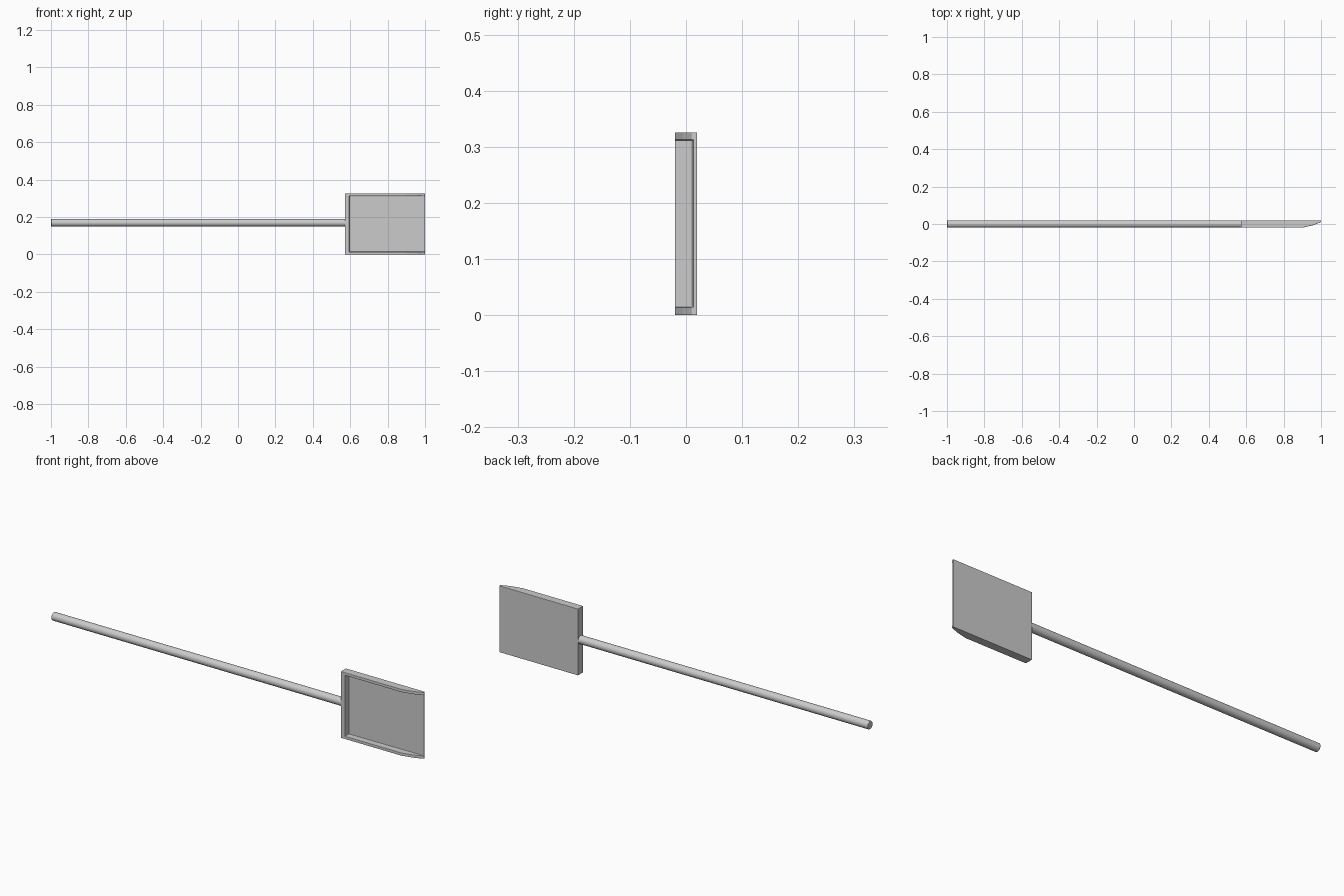
import bpy, bmesh, math

if "Cube" in bpy.data.objects:
    bpy.data.objects.remove(bpy.data.objects["Cube"])


def prism(name, profile, z0, z1):
    """Extrude an (x, y) outline from z0 to z1."""
    bm = bmesh.new()
    face = bm.faces.new([bm.verts.new((x, y, z0)) for x, y in profile])
    ext = bmesh.ops.extrude_face_region(bm, geom=[face])
    for v in ext["geom"]:
        if isinstance(v, bmesh.types.BMVert):
            v.co.z = z1
    bmesh.ops.recalc_face_normals(bm, faces=bm.faces)
    mesh = bpy.data.meshes.new(name)
    bm.to_mesh(mesh)
    bm.free()
    obj = bpy.data.objects.new(name, mesh)
    bpy.context.collection.objects.link(obj)
    return obj


def bevel(obj, width, segments):
    mod = obj.modifiers.new("rounded_edges", "BEVEL")
    mod.width = width
    mod.segments = segments
    mod.limit_method = "ANGLE"
    mod.angle_limit = math.radians(40)


# Blade: side outline with a sloping lip, extruded across the width
blade = prism("blade", [(0.572, -0.02), (0.90, -0.02), (0.96, -0.006),
                        (1.0, 0.010), (1.0, 0.02), (0.572, 0.02)], 0.0, 0.326)

# Hollow that leaves the back plate, rear wall and two side walls
cutter = prism("blade_hollow", [(0.595, -0.1), (1.1, -0.1), (1.1, 0.014),
                                (0.595, 0.010)], 0.014, 0.312)
cutter.hide_render = True
cut = blade.modifiers.new("hollow", "BOOLEAN")
cut.operation = "DIFFERENCE"
cut.solver = "EXACT"
cut.object = cutter
bpy.context.view_layer.objects.active = blade
bpy.ops.object.modifier_apply(modifier=cut.name)
bpy.data.objects.remove(cutter)
bevel(blade, 0.003, 2)

# Handle: long round pole meeting the rear wall
bpy.ops.mesh.primitive_cylinder_add(vertices=24, radius=0.02, depth=1.58,
                                    location=(-0.21, 0, 0.169),
                                    rotation=(0, math.pi / 2, 0))
handle = bpy.context.object
handle.name = "handle"
bpy.ops.object.shade_smooth_by_angle(angle=math.radians(35))
bevel(handle, 0.003, 2)
